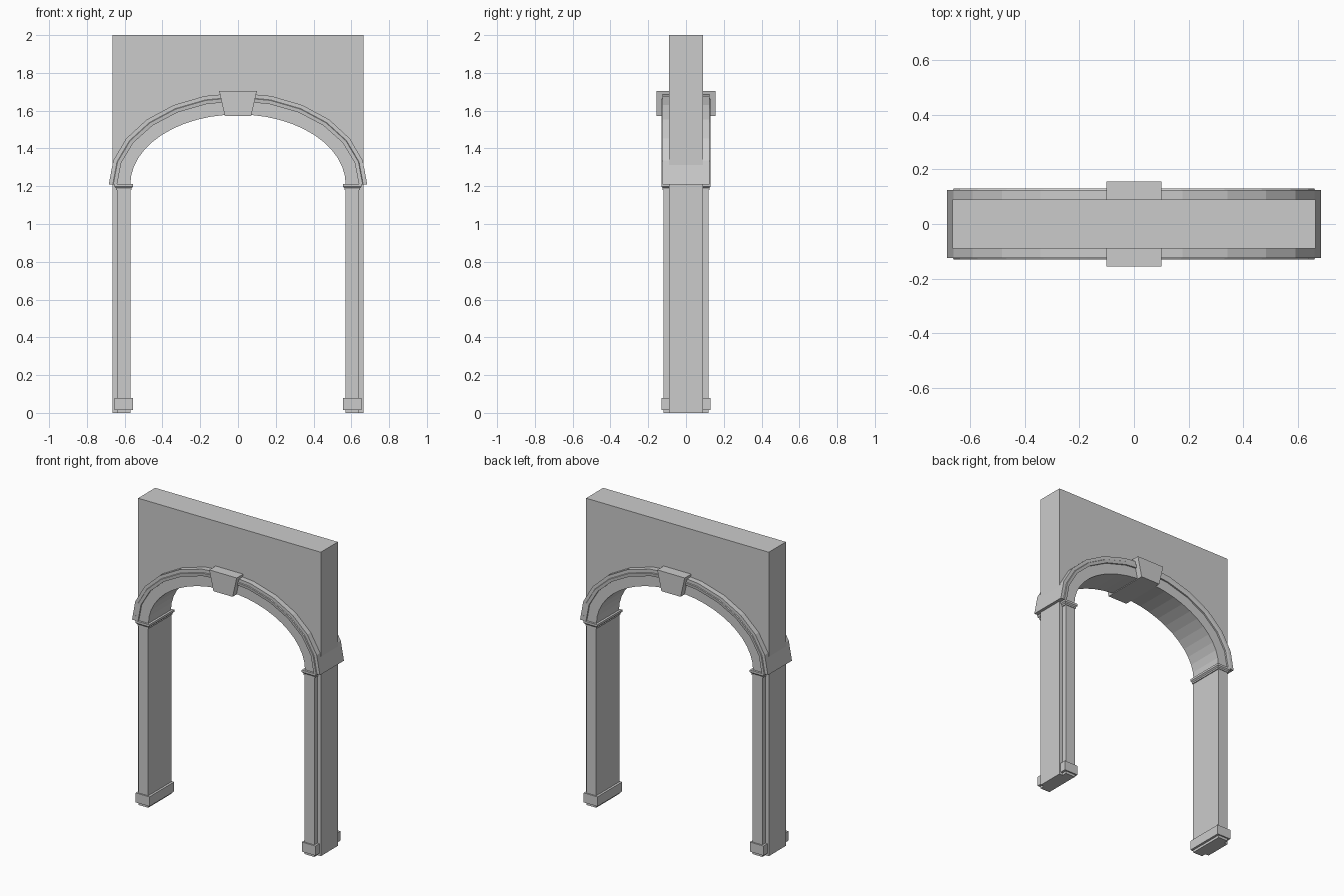
import bpy, bmesh, math

cube = bpy.data.objects.get("Cube")
if cube:
    bpy.data.objects.remove(cube, do_unlink=True)

SPRING = 1.21   # height where the arch begins
FLATTEN = 0.2   # arch rise is this much less than its half width

stone = bpy.data.materials.new("grey stone")
stone.use_nodes = True
grey = (0.6, 0.6, 0.6, 1)
stone.diffuse_color = grey
stone.node_tree.nodes["Principled BSDF"].inputs["Base Color"].default_value = grey


def finish(name, bm):
    bmesh.ops.recalc_face_normals(bm, faces=bm.faces)
    mesh = bpy.data.meshes.new(name)
    bm.to_mesh(mesh)
    bm.free()
    mesh.materials.append(stone)
    obj = bpy.data.objects.new(name, mesh)
    bpy.context.collection.objects.link(obj)
    return obj


def loft(name, rings, cap=True):
    """Join closed rings of points into a solid."""
    bm = bmesh.new()
    loops = [[bm.verts.new(p) for p in ring] for ring in rings]
    count = len(loops[0])
    for a, b in zip(loops, loops[1:]):
        for i in range(count):
            j = (i + 1) % count
            bm.faces.new((a[i], a[j], b[j], b[i]))
    bm.faces.new(loops[0])
    bm.faces.new(loops[-1])
    return finish(name, bm)


def extrude_outline(name, outline, depth):
    """Extrude an x-z outline from front to back."""
    return loft(name, [[(x, y, z) for x, z in outline] for y in (-depth, depth)])


def arch_point(size, angle):
    return size * math.cos(angle), SPRING + (size - FLATTEN) * math.sin(angle)


def arch_ring(name, profile, segments):
    """Sweep a (half width, depth) profile, mirrored front to back, over the arch."""
    section = profile + [(r, -y) for r, y in reversed(profile)]
    rings = []
    for i in range(segments + 1):
        ring = []
        for size, y in section:
            x, z = arch_point(size, math.pi * i / segments)
            ring.append((x, y, z))
        rings.append(ring)
    return loft(name, rings)


def slab(name, side, levels):
    """Stack rectangles given as (inner x, outer x, half depth, z)."""
    return loft(name, [[(side * a, -d, z), (side * b, -d, z),
                        (side * b, d, z), (side * a, d, z)] for a, b, d, z in levels])


# Wall with an arched opening, hidden edge buried inside the arch ring
opening = [arch_point(0.62, math.pi * i / 24) for i in range(25)]
outline = [(0.665, 0), (0.665, 2), (-0.665, 2), (-0.665, 0), (-0.62, 0)]
outline += opening[::-1] + [(0.62, 0)]
extrude_outline("wall", outline, 0.089)

# Arch face and its projecting outer moulding
arch_ring("arch_band", [(0.57, 0.117), (0.65, 0.117)], 24)
arch_ring("arch_moulding", [(0.64, 0.127), (0.66, 0.13), (0.663, 0.125), (0.684, 0.125)], 12)

# Keystone
extrude_outline("keystone", [(-0.07, 1.573), (0.07, 1.573), (0.1, 1.705), (-0.1, 1.705)], 0.156)

# Pillars with plinths and capitals
for label, side in (("left", 1), ("right", -1)):
    slab(label + "_pillar", side, [(0.57, 0.64, 0.12, 0), (0.57, 0.64, 0.12, 1.2)])
    slab(label + "_plinth", side, [(0.555, 0.655, 0.129, 0.016), (0.555, 0.655, 0.129, 0.079)])
    slab(label + "_capital", side, [(0.564, 0.646, 0.124, 1.18), (0.564, 0.646, 0.124, 1.19),
                                    (0.555, 0.655, 0.13, 1.198), (0.555, 0.655, 0.13, 1.212)])
